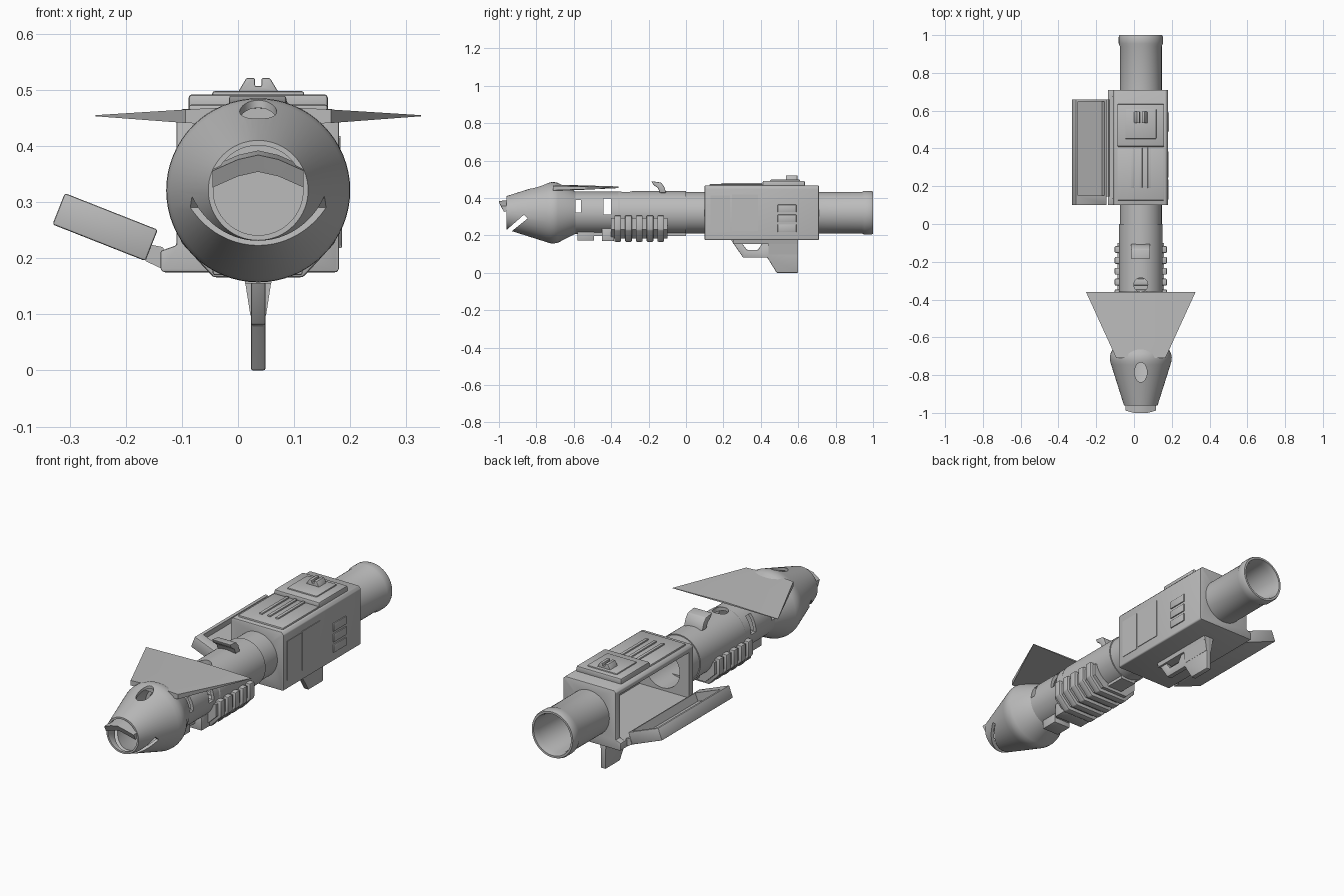
import bpy, bmesh, math
from mathutils import Vector, Matrix

if "Cube" in bpy.data.objects:
    bpy.data.objects.remove(bpy.data.objects["Cube"])

CX, CZ = 0.036, 0.323          # barrel axis
grey = bpy.data.materials.new("plain_grey")
grey.diffuse_color = (0.5, 0.5, 0.5, 1)
grey.use_nodes = True
grey.node_tree.nodes["Principled BSDF"].inputs["Base Color"].default_value = grey.diffuse_color


def finish(name, bm, bevel=0.0):
    bmesh.ops.recalc_face_normals(bm, faces=bm.faces)
    me = bpy.data.meshes.new(name)
    bm.to_mesh(me)
    bm.free()
    ob = bpy.data.objects.new(name, me)
    bpy.context.collection.objects.link(ob)
    me.materials.append(grey)
    if bevel:
        m = ob.modifiers.new("bevel", 'BEVEL')
        m.width, m.segments, m.limit_method = bevel, 2, 'ANGLE'
        apply(ob, m)
    return ob


def activate(ob):
    bpy.ops.object.select_all(action='DESELECT')
    ob.select_set(True)
    bpy.context.view_layer.objects.active = ob


def apply(ob, mod):
    activate(ob)
    bpy.ops.object.modifier_apply(modifier=mod.name)


def cut(ob, *cutters):
    for c in cutters:
        m = ob.modifiers.new("cut", 'BOOLEAN')
        m.operation, m.solver, m.object = 'DIFFERENCE', 'EXACT', c
        apply(ob, m)
        bpy.data.objects.remove(c)


def box(name, x0, x1, y0, y1, z0, z1, bevel=0.0):
    bm = bmesh.new()
    bmesh.ops.create_cube(bm, size=1)
    for v in bm.verts:
        v.co = ((x0 + x1) / 2 + v.co.x * (x1 - x0), (y0 + y1) / 2 + v.co.y * (y1 - y0),
                (z0 + z1) / 2 + v.co.z * (z1 - z0))
    return finish(name, bm, bevel)


def prism(name, pts, axis, a, b, bevel=0.0):
    """Extrude a 2D outline along x (pts are y,z) or y (pts are x,z)."""
    bm = bmesh.new()
    put = (lambda p, t: (t, p[0], p[1])) if axis == 'x' else (lambda p, t: (p[0], t, p[1]))
    f = bm.faces.new([bm.verts.new(put(p, a)) for p in pts])
    r = bmesh.ops.extrude_face_region(bm, geom=[f])
    d = Vector((b - a, 0, 0)) if axis == 'x' else Vector((0, b - a, 0))
    bmesh.ops.translate(bm, vec=d, verts=[g for g in r['geom'] if isinstance(g, bmesh.types.BMVert)])
    return finish(name, bm, bevel)


def lathe(name, prof, n=64):
    """Spin a closed (y, radius) profile around the barrel axis."""
    bm = bmesh.new()
    rings = [[bm.verts.new((CX + r * math.cos(2 * math.pi * i / n), y, CZ + r * math.sin(2 * math.pi * i / n)))
              for i in range(n)] for y, r in prof]
    for k in range(len(rings)):
        a, b = rings[k], rings[(k + 1) % len(rings)]
        for i in range(n):
            j = (i + 1) % n
            bm.faces.new((a[i], a[j], b[j], b[i]))
    return finish(name, bm)


def rod(name, x, y, z, rx, ry, h, axis='z', n=32):
    bm = bmesh.new()
    bmesh.ops.create_cone(bm, cap_ends=True, segments=n, radius1=1, radius2=1, depth=h)
    bmesh.ops.scale(bm, vec=(rx, ry, 1), verts=bm.verts)
    if axis == 'y':
        bmesh.ops.rotate(bm, matrix=Matrix.Rotation(math.pi / 2, 3, 'X'), verts=bm.verts)
    bmesh.ops.translate(bm, vec=(x, y, z), verts=bm.verts)
    return finish(name, bm)


# Hollow nose with slanted mouth slot and top eye hole
nose = lathe("nose_cone", [(-0.96, 0.089), (-0.745, 0.157), (-0.725, 0.163), (-0.705, 0.164), (-0.685, 0.160),
                           (-0.59, 0.112), (-0.59, 0.10), (-0.69, 0.145), (-0.73, 0.148), (-0.94, 0.080),
                           (-0.96, 0.080)])
cut(nose,
    prism("slot_cutter", [(-0.97, 0.222), (-0.955, 0.206), (-0.847, 0.292), (-0.867, 0.312)], 'x', -0.2, 0.3),
    rod("eye_cutter", CX, -0.785, 0.46, 0.033, 0.052, 0.09))

# Inner plug closes the view through the barrel
rod("barrel_plug", CX, -0.6, CZ, 0.102, 0.102, 0.02, 'y')

# Upper lip: bent plate poking out of the mouth
bm = bmesh.new()
lip = [[bm.verts.new((x, y + dy, z + dz)) for x, z, dy in
        ((-0.045, 0.358, 0.012), (0.0, 0.378, 0), (0.036, 0.386, 0), (0.072, 0.378, 0), (0.117, 0.358, 0.012))]
       for y, dz in ((-1.0, 0), (-0.90, 0.008), (-0.90, -0.004), (-0.985, -0.03))]
for k in range(4):
    for i in range(4):
        bm.faces.new((lip[k][i], lip[k][i + 1], lip[(k + 1) % 4][i + 1], lip[(k + 1) % 4][i]))
for i in (0, 4):
    bm.faces.new([r[i] for r in lip])
finish("upper_lip", bm)

# Swept wing: wedge, thick at the nose and thin at the tips
bm = bmesh.new()
top, bot = [], []
for x, y, z, t in ((-0.13, -0.71, 0.455, 0.012), (0.0, -0.71, 0.456, 0.018), (0.13, -0.71, 0.455, 0.012),
                   (0.29, -0.36, 0.456, 0.001), (0.0, -0.36, 0.460, 0.004), (-0.29, -0.36, 0.456, 0.001)):
    top.append(bm.verts.new((CX + x, y, z + t)))
    bot.append(bm.verts.new((CX + x, y, z - t)))
for s in (top, bot):
    bm.faces.new((s[0], s[1], s[4], s[5]))
    bm.faces.new((s[1], s[2], s[3], s[4]))
for i in range(6):
    j = (i + 1) % 6
    bm.faces.new((top[i], top[j], bot[j], bot[i]))
finish("wing", bm)

# Front barrel with side windows and a round top port
barrel = lathe("front_barrel", [(-0.62, 0.113), (-0.36, 0.113), (-0.355, 0.116), (0.0, 0.116), (0.0, 0.111),
                                (0.12, 0.111), (0.12, 0.097), (-0.62, 0.097)])
cut(barrel,
    box("window_cutter", -0.2, 0.3, -0.592, -0.562, 0.325, 0.39),
    box("window_cutter", -0.2, 0.3, -0.44, -0.402, 0.315, 0.40),
    rod("port_cutter", CX, -0.322, 0.44, 0.037, 0.037, 0.08))

# Rear barrel with flared muzzle ring
lathe("rear_barrel", [(0.69, 0.111), (0.94, 0.111), (0.955, 0.117), (0.99, 0.117), (1.0, 0.113),
                      (1.0, 0.103), (0.97, 0.096), (0.69, 0.096)])

# Curved hook sight on the barrel
prism("hook_sight", [(-0.185, 0.492), (-0.135, 0.485), (-0.118, 0.465), (-0.105, 0.43), (-0.14, 0.43),
                     (-0.15, 0.455), (-0.175, 0.473)], 'x', -0.016, 0.086, 0.004)

# Ribbed foregrip wrapped under the barrel
outline = [(-1, 0.0), (-1, -0.55), (-0.58, -1), (0.58, -1), (1, -0.55), (1, 0.0)]


def grip_section(name, w, d, y0, y1, ztop, bevel=0.0):
    return prism(name, [(CX + x * w, ztop + z * (ztop - d)) for x, z in outline], 'y', y0, y1, bevel)


grip_section("foregrip_core", 0.123, 0.185, -0.40, -0.10, 0.295)
for k in range(5):
    y = -0.365 + k * 0.0575
    grip_section("foregrip_rib", 0.138, 0.168, y - 0.018, y + 0.018, 0.308, 0.005)
box("foregrip_front", -0.045, 0.115, -0.45, -0.385, 0.172, 0.24, 0.004)
box("under_block", -0.01, 0.082, -0.58, -0.492, 0.175, 0.24, 0.003)
box("under_rail", -0.005, 0.077, -0.50, 0.0, 0.2, 0.235)

# Housing: open on the left, round openings at both ends
housing = prism("housing", [(-0.11, 0.225), (-0.138, 0.215), (-0.138, 0.182), (-0.133, 0.177), (0.176, 0.177),
                            (0.18, 0.182), (0.18, 0.455), (0.168, 0.468), (-0.10, 0.468), (-0.11, 0.458)],
                'y', 0.10, 0.71, 0.005)
cut(housing, box("cavity_cutter", -0.2, 0.16, 0.135, 0.675, 0.215, 0.44),
    rod("bore_cutter", CX, 0.4, CZ, 0.096, 0.096, 0.8, 'y', 64))

# Top deck with ribs, rear plate, pad and notched sight
box("front_deck", -0.088, 0.16, 0.125, 0.41, 0.46, 0.476, 0.005)
for x in (-0.008, 0.036, 0.08):
    box("deck_rib", x - 0.008, x + 0.008, 0.19, 0.405, 0.47, 0.483, 0.003)
box("rear_plate", -0.088, 0.16, 0.41, 0.635, 0.46, 0.494, 0.006)
box("sight_pad", -0.046, 0.118, 0.45, 0.61, 0.488, 0.5, 0.005)
prism("notched_sight", [(0.0, 0.498), (0.015, 0.523), (0.03, 0.523), (0.03, 0.509), (0.042, 0.509),
                        (0.042, 0.523), (0.057, 0.523), (0.072, 0.498)], 'y', 0.535, 0.595, 0.002)

# Right side panels and vents
box("side_panel", 0.178, 0.183, 0.245, 0.385, 0.225, 0.42)
box("side_strip", 0.178, 0.182, 0.13, 0.235, 0.22, 0.415)
for z in (0.22, 0.273, 0.326):
    box("side_vent", 0.178, 0.185, 0.49, 0.59, z, z + 0.04, 0.002)

# Open door: tray on a hinge arm, tilted up to the left
u = Vector((-0.165, 0, 0.065)).normalized()
v = Vector((0.065, 0, 0.165)).normalized()
base = Vector((-0.165, 0, 0.197))
tray = box("door_tray", 0, 0.178, 0.10, 0.66, 0, 0.060, 0.004)
cut(tray, box("tray_cutter", 0.014, 0.164, 0.15, 0.648, 0.02, 0.1))
for w in tray.data.vertices:
    w.co = base + u * w.co.x + v * w.co.z + Vector((0, w.co.y, 0))
tray.data.flip_normals()
prism("door_hinge", [(-0.165, 0.197), (-0.135, 0.183), (-0.125, 0.21), (-0.135, 0.222), (-0.155, 0.226)],
      'y', 0.145, 0.66)

# Trigger guard and hand grip
prism("grip_mount", [(0.013, 0.157), (0.059, 0.157), (0.065, 0.185), (0.007, 0.185)], 'y', 0.25, 0.60)
prism("hand_grip", [(0.24, 0.18), (0.305, 0.083), (0.435, 0.083), (0.485, 0.002), (0.60, 0.002), (0.60, 0.18),
                    (0.42, 0.18), (0.385, 0.125), (0.325, 0.125), (0.285, 0.18)], 'x', 0.023, 0.049, 0.004)
prism("grip_flare", [(0.022, 0.10), (0.05, 0.10), (0.059, 0.158), (0.013, 0.158)], 'y', 0.44, 0.60)

# Shade everything and settle on the ground
for ob in list(bpy.context.scene.objects):
    activate(ob)
    bpy.ops.object.shade_smooth_by_angle(angle=math.radians(30))
    ob.location.z = -0.002
